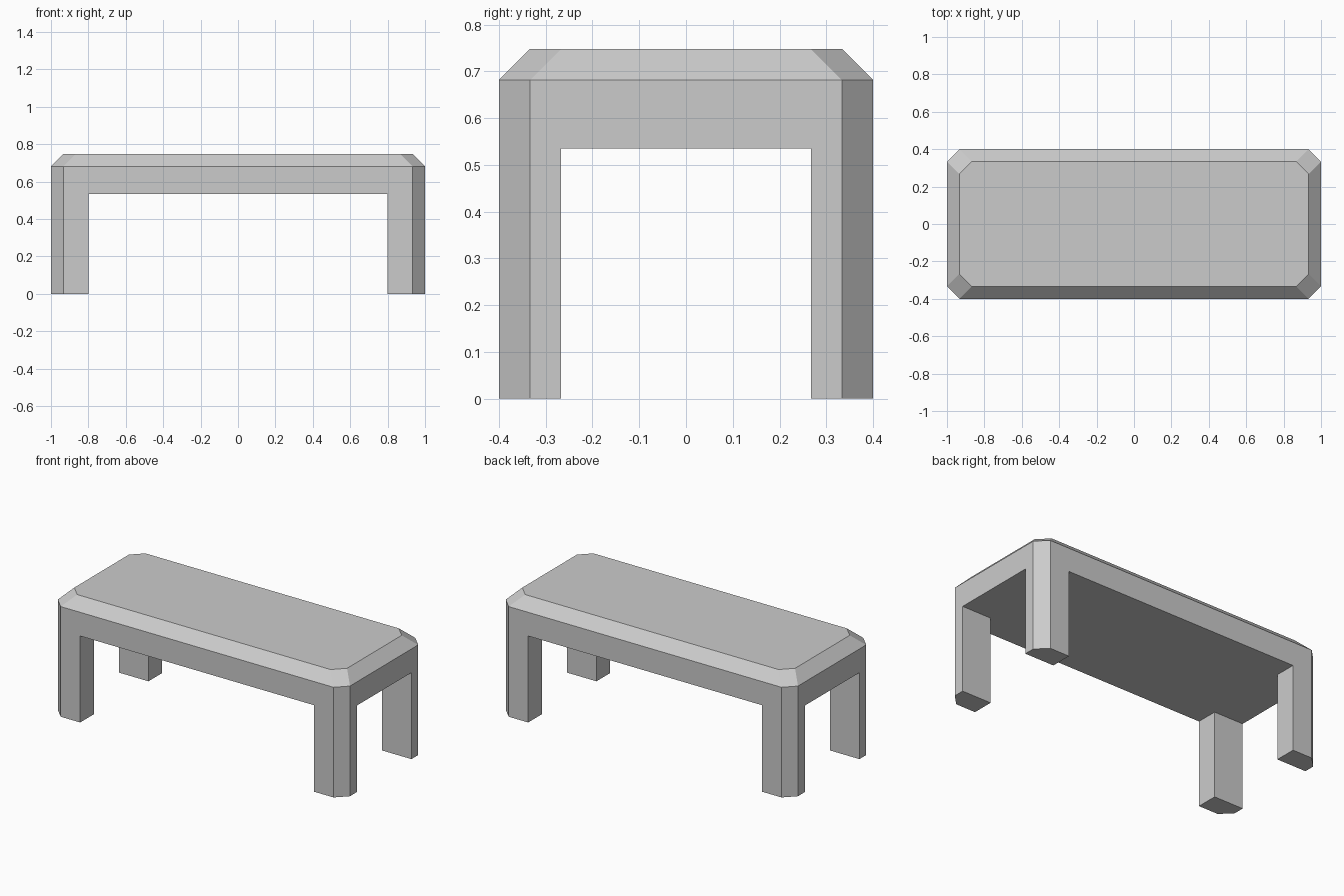
import bpy
import bmesh

if "Cube" in bpy.data.objects:
    bpy.data.objects.remove(bpy.data.objects["Cube"])

HALF_X, HALF_Y = 1.0, 0.4
TOP, UNDERSIDE = 0.748, 0.535
BEVEL = 0.0665
LEG_X, LEG_Y = 0.2, 0.133


def ring(bm, hx, hy, z):
    """Rectangle outline with its four corners cut at 45 degrees."""
    pts = []
    for sx, sy in ((1, 1), (-1, 1), (-1, -1), (1, -1)):
        pair = [(sx * hx, sy * (hy - BEVEL)), (sx * (hx - BEVEL), sy * hy)]
        pts += pair if sx * sy > 0 else pair[::-1]
    return [bm.verts.new((x, y, z)) for x, y in pts]


def cut_tunnel(body, hx, hy):
    """Cut a box-shaped opening up to the underside of the top."""
    z0 = -0.2
    bpy.ops.mesh.primitive_cube_add(size=1, location=(0, 0, (UNDERSIDE + z0) / 2))
    cutter = bpy.context.object
    cutter.scale = (2 * hx, 2 * hy, UNDERSIDE - z0)
    cutter.hide_render = True
    mod = body.modifiers.new("opening", 'BOOLEAN')
    mod.operation = 'DIFFERENCE'
    mod.solver = 'EXACT'
    mod.object = cutter
    bpy.context.view_layer.objects.active = body
    bpy.ops.object.modifier_apply(modifier=mod.name)
    bpy.data.objects.remove(cutter)


# Solid block: straight sides, then a sloped bevel up to the top face
bm = bmesh.new()
rings = [ring(bm, HALF_X, HALF_Y, 0),
         ring(bm, HALF_X, HALF_Y, TOP - BEVEL),
         ring(bm, HALF_X - BEVEL, HALF_Y - BEVEL, TOP)]
for lo, hi in zip(rings, rings[1:]):
    for i in range(8):
        j = (i + 1) % 8
        bm.faces.new((lo[i], lo[j], hi[j], hi[i]))
bm.faces.new(rings[0][::-1])
bm.faces.new(rings[-1])
bmesh.ops.recalc_face_normals(bm, faces=bm.faces)
mesh = bpy.data.meshes.new("table")
bm.to_mesh(mesh)
bm.free()
table = bpy.data.objects.new("table", mesh)
bpy.context.collection.objects.link(table)

# Openings along both axes leave the four corner legs
cut_tunnel(table, HALF_X - LEG_X, HALF_Y + 0.2)
cut_tunnel(table, HALF_X + 0.2, HALF_Y - LEG_Y)
